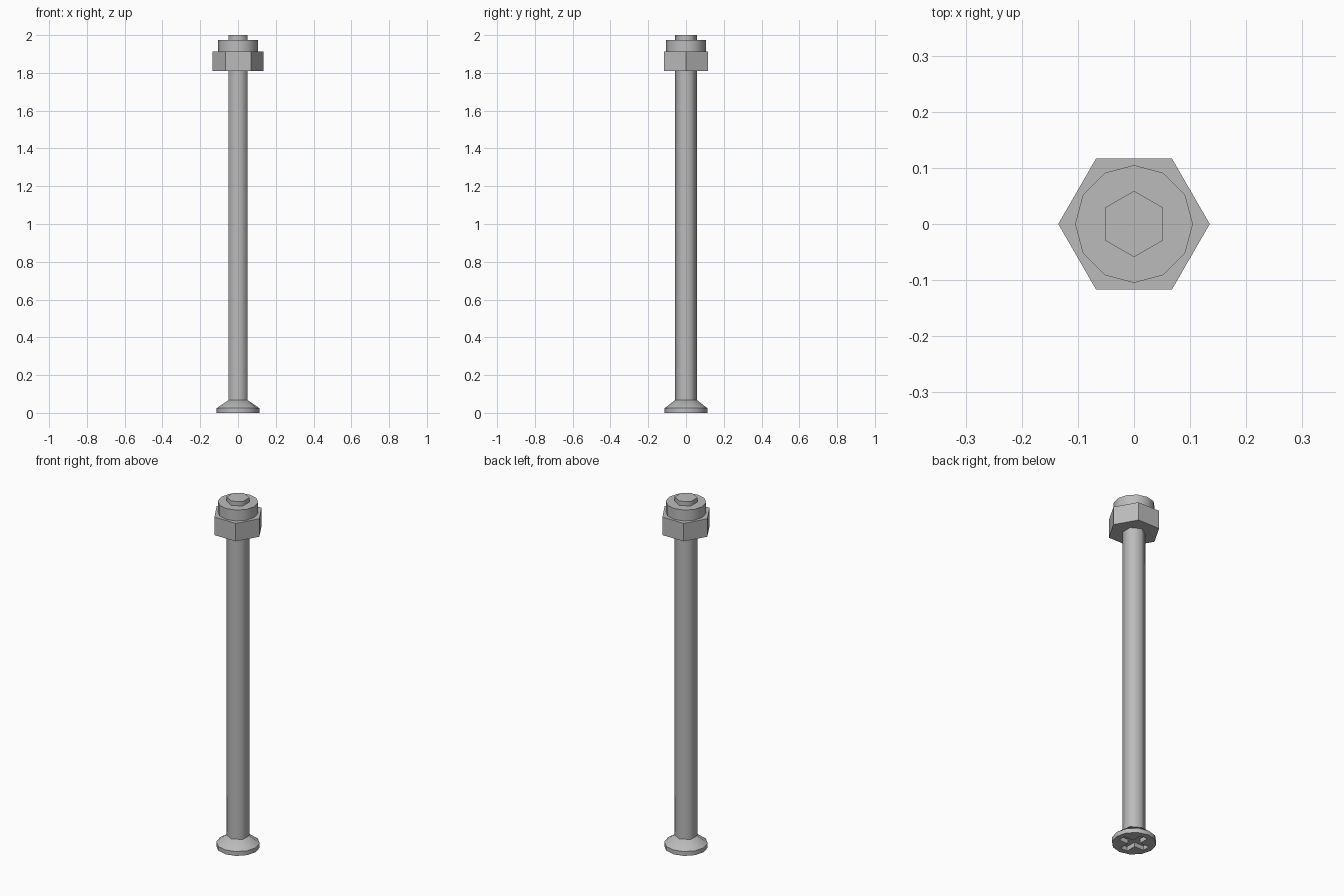
import bpy
import bmesh
from math import cos, sin, pi, radians

cube = bpy.data.objects.get("Cube")
if cube:
    bpy.data.objects.remove(cube, do_unlink=True)

steel = bpy.data.materials.new("grey steel")
steel.use_nodes = True
GREY = (0.5, 0.5, 0.5, 1)
steel.diffuse_color = GREY
steel.node_tree.nodes["Principled BSDF"].inputs["Base Color"].default_value = GREY

SHAFT_R = 0.059


def ring(radius, sides, turn=0):
    return [(radius * cos(turn + 2 * pi * i / sides),
             radius * sin(turn + 2 * pi * i / sides)) for i in range(sides)]


def loft(name, sections, smooth_angle=None):
    """Skin a stack of (height, outline) sections and cap both ends."""
    bm = bmesh.new()
    rows = [[bm.verts.new((x, y, z)) for x, y in outline] for z, outline in sections]
    count = len(rows[0])
    for low, high in zip(rows, rows[1:]):
        for i in range(count):
            j = (i + 1) % count
            bm.faces.new((low[i], low[j], high[j], high[i]))
    bm.faces.new(rows[0][::-1])
    bm.faces.new(rows[-1])
    bmesh.ops.recalc_face_normals(bm, faces=bm.faces)
    mesh = bpy.data.meshes.new(name)
    bm.to_mesh(mesh)
    bm.free()
    mesh.materials.append(steel)
    obj = bpy.data.objects.new(name, mesh)
    bpy.context.collection.objects.link(obj)
    if smooth_angle:
        bpy.ops.object.select_all(action="DESELECT")
        obj.select_set(True)
        bpy.context.view_layer.objects.active = obj
        bpy.ops.object.shade_smooth_by_angle(angle=radians(smooth_angle))
    return obj


# Hexagonal shaft, shaded round
shaft = ring(SHAFT_R, 6, pi / 6)
loft("shaft", [(0.05, shaft), (2.0, shaft)], 65)

# Hex nut and the round collar above it
nut = ring(0.135, 6)
loft("nut", [(1.81, nut), (1.913, nut)])
collar = ring(0.105, 12)
loft("collar", [(1.913, collar), (1.975, collar)], 40)

# Countersunk head, its neck matching the hexagonal shaft
rim = ring(0.113, 12)
neck = [(x * k, y * k) for i, (x, y) in enumerate(ring(SHAFT_R, 12))
        for k in [1 if i % 2 else cos(pi / 6)]]
head = loft("head", [(0, rim), (0.025, rim), (0.067, neck)], 40)

# Cross-shaped driver recess in the underside
LONG, HALF = 0.08, 0.022
cross = []
for a in range(4):
    c, s = cos(a * pi / 2), sin(a * pi / 2)
    for x, y in ((LONG, -HALF), (LONG, HALF), (HALF, HALF)):
        cross.append((x * c - y * s, x * s + y * c))
cutter = loft("recess_cutter", [(-0.02, cross), (0.025, cross)])
cutter.hide_render = True
cutter.hide_set(True)
cut = head.modifiers.new("recess", "BOOLEAN")
cut.operation = "DIFFERENCE"
cut.solver = "EXACT"
cut.object = cutter
